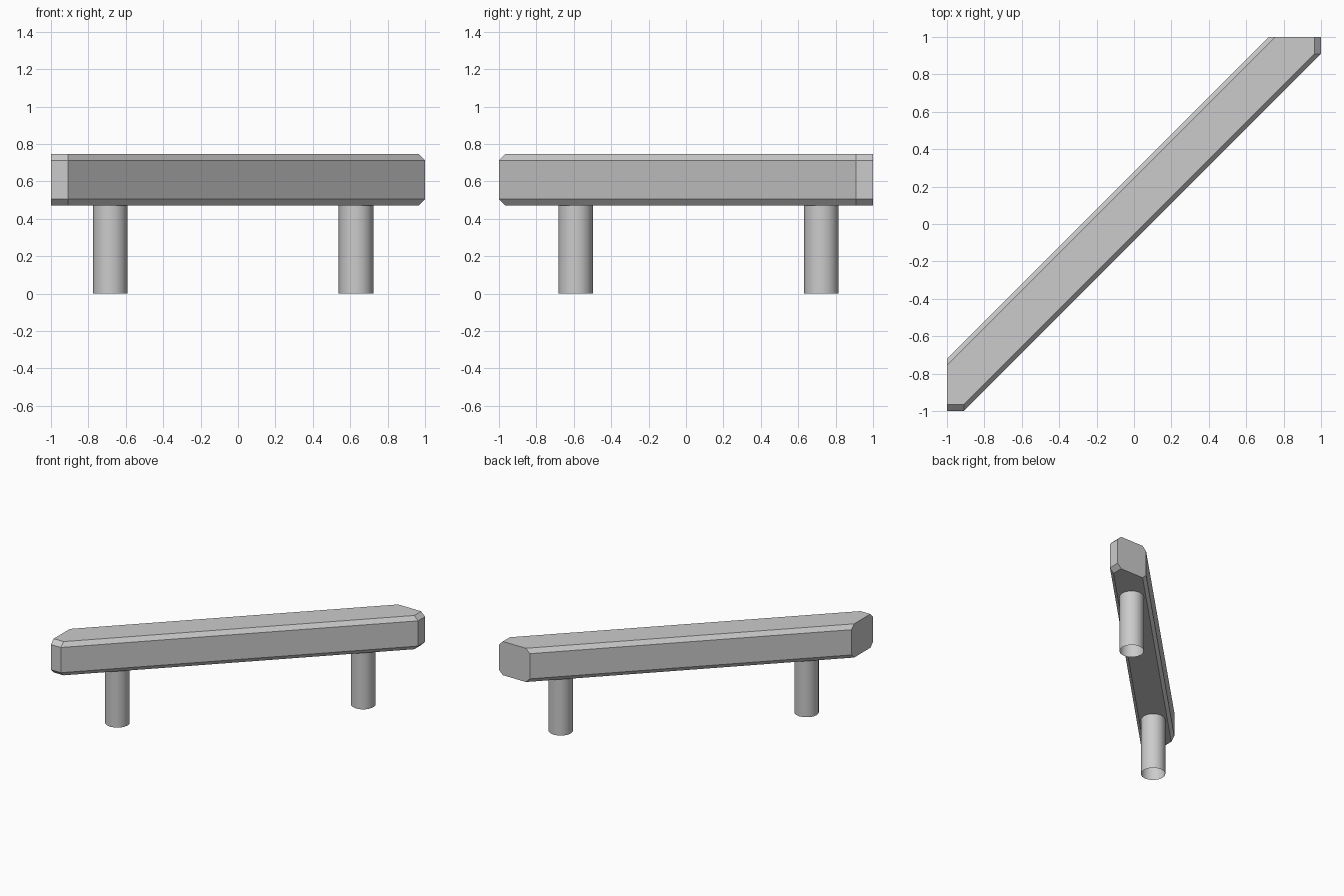
import bpy, bmesh, math

cube = bpy.data.objects.get("Cube")
if cube:
    bpy.data.objects.remove(cube, do_unlink=True)

grey = bpy.data.materials.new("plain_grey")
grey.use_nodes = True
grey.diffuse_color = (0.6, 0.6, 0.6, 1)
grey.node_tree.nodes["Principled BSDF"].inputs["Base Color"].default_value = grey.diffuse_color


def finish(name, bm):
    bmesh.ops.recalc_face_normals(bm, faces=bm.faces)
    mesh = bpy.data.meshes.new(name)
    bm.to_mesh(mesh)
    bm.free()
    mesh.materials.append(grey)
    obj = bpy.data.objects.new(name, mesh)
    bpy.context.collection.objects.link(obj)
    return obj


BOTTOM, TOP, BEVEL = 0.47, 0.747, 0.035

# Diagonal bar: two outlines stacked in four rings, with bevelled rims.
# The outlines mirror across the diagonal that swaps x and y with a sign change.
def outline(inset):
    half = [(-1, -0.72 - inset), (-1, -1 + inset), (-0.91, -1 + inset)]
    return half + [(-y, -x) for x, y in reversed(half)]


bm = bmesh.new()
rings = []
for z, inset in ((BOTTOM, BEVEL), (BOTTOM + BEVEL, 0), (TOP - BEVEL, 0), (TOP, BEVEL)):
    rings.append([bm.verts.new((x, y, z)) for x, y in outline(inset)])
for low, high in zip(rings, rings[1:]):
    for i in range(len(low)):
        j = (i + 1) % len(low)
        bm.faces.new((low[i], low[j], high[j], high[i]))
bm.faces.new(rings[0])
bm.faces.new(rings[-1])
finish("diagonal_bar", bm)

# Round legs, open at both ends
for name, x, y in (("right_leg", -0.683, -0.59), ("left_leg", 0.631, 0.724)):
    bm = bmesh.new()
    bmesh.ops.create_cone(bm, cap_ends=False, segments=16,
                          radius1=0.0925, radius2=0.0925, depth=BOTTOM)
    bmesh.ops.translate(bm, vec=(x, y, BOTTOM / 2), verts=bm.verts)
    for face in bm.faces:
        face.smooth = True
    finish(name, bm)
